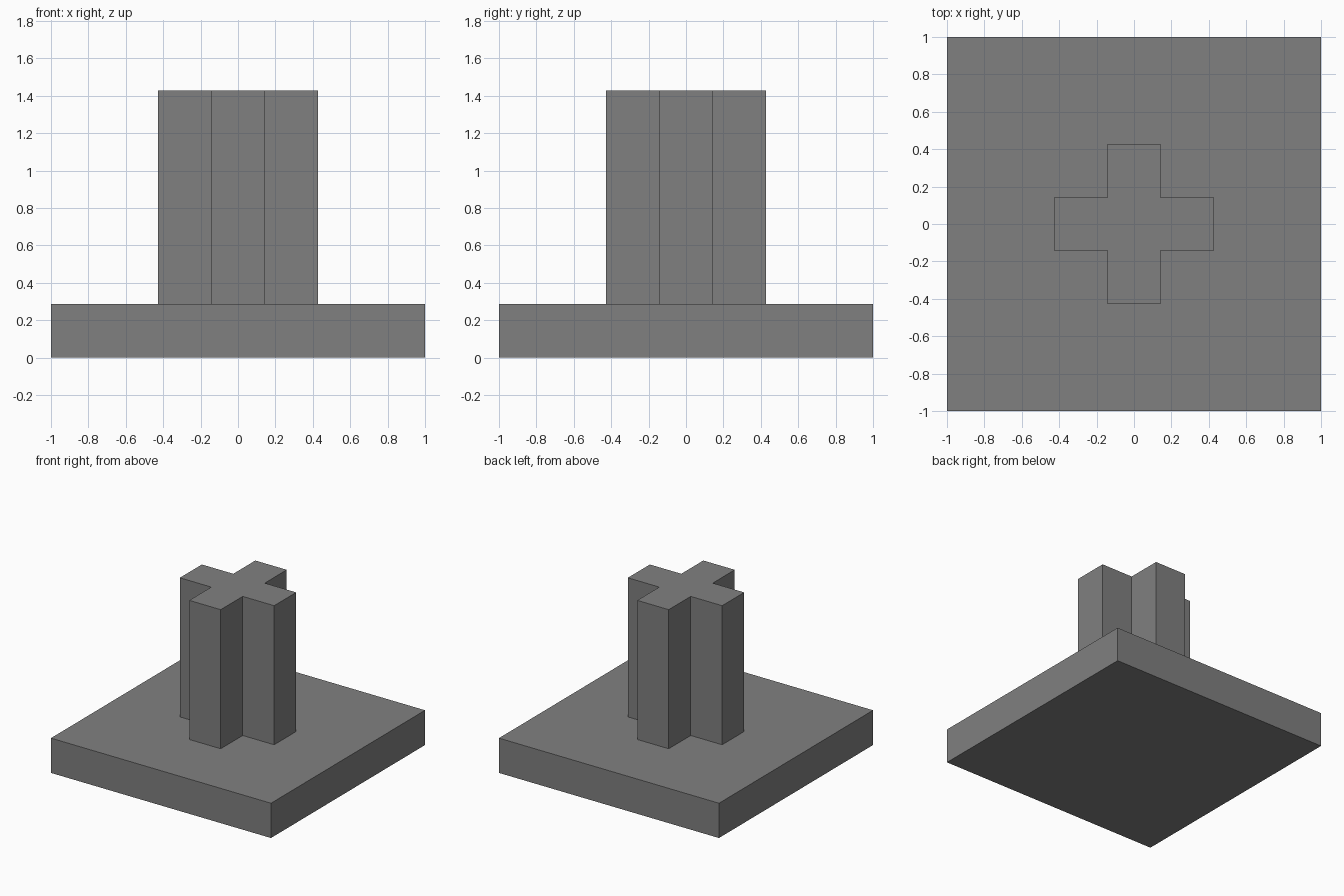
import bpy
import bmesh

U = 2 / 7  # module: plate thickness and cross arm width

cube = bpy.data.objects.get("Cube")
if cube:
    bpy.data.objects.remove(cube, do_unlink=True)

grey = bpy.data.materials.new("mid grey")
grey.use_nodes = True
colour = (0.216, 0.216, 0.216, 1)
grey.diffuse_color = colour
grey.node_tree.nodes["Principled BSDF"].inputs["Base Color"].default_value = colour


def prism(name, outline, bottom, top):
    """Extrude a flat outline upwards into a closed solid."""
    bm = bmesh.new()
    face = bm.faces.new([bm.verts.new((x, y, bottom)) for x, y in outline])
    result = bmesh.ops.extrude_face_region(bm, geom=[face], use_keep_orig=True)
    for v in result["geom"]:
        if isinstance(v, bmesh.types.BMVert):
            v.co.z = top
    bmesh.ops.recalc_face_normals(bm, faces=bm.faces)
    mesh = bpy.data.meshes.new(name)
    bm.to_mesh(mesh)
    bm.free()
    mesh.materials.append(grey)
    obj = bpy.data.objects.new(name, mesh)
    bpy.context.collection.objects.link(obj)
    return obj


# Square base plate
prism("base_plate", [(-1, -1), (1, -1), (1, 1), (-1, 1)], 0, U)

# Cross-shaped post: one arm's corners turned through four quarters
near, far = U / 2, U * 1.5
outline = []
x_dir, y_dir = 1, 0
for quarter in range(4):
    for along, across in ((far, -near), (far, near), (near, near)):
        outline.append((along * x_dir - across * y_dir,
                        along * y_dir + across * x_dir))
    x_dir, y_dir = -y_dir, x_dir
prism("cross_post", outline, U, U * 5)
